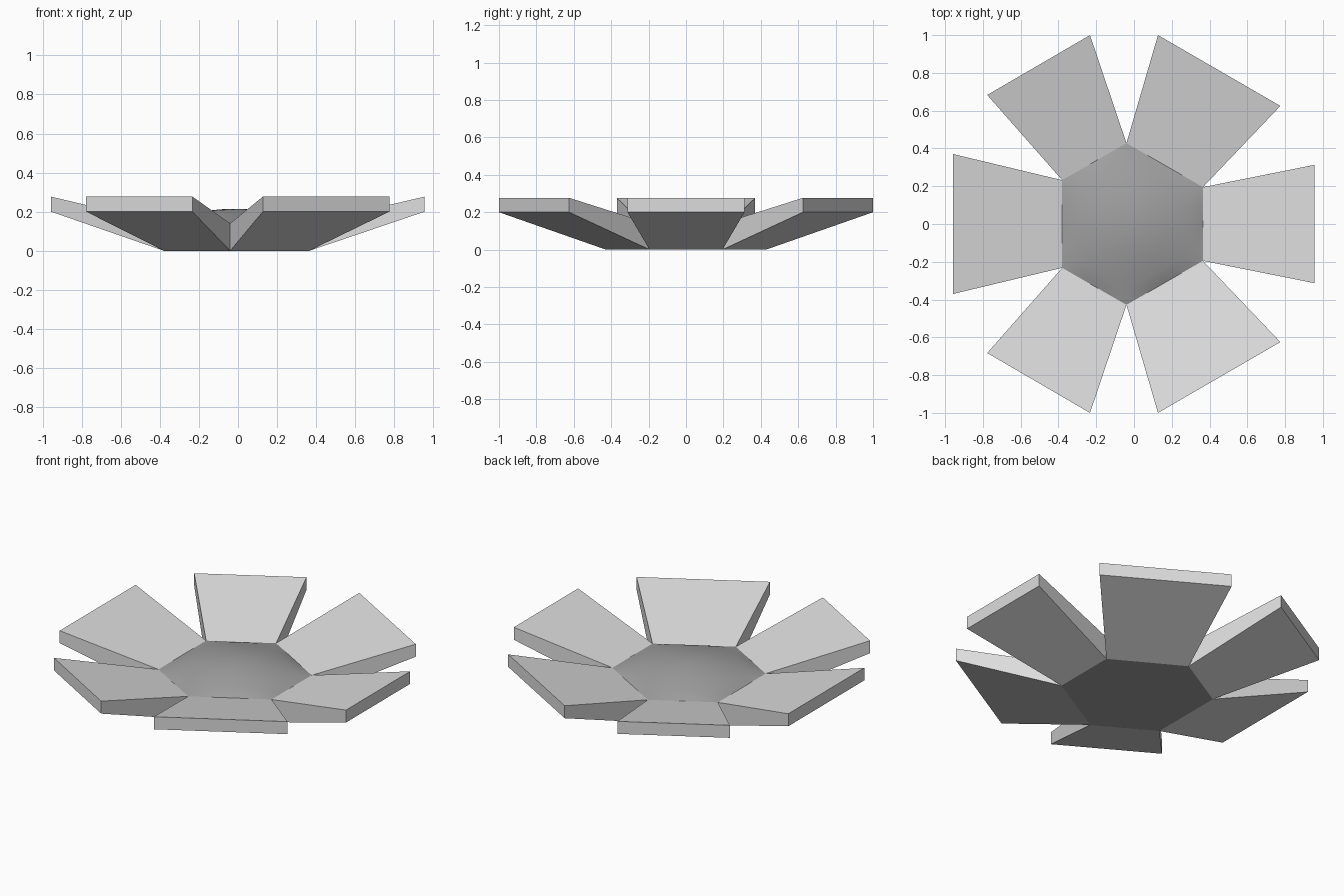
import bpy, bmesh
from mathutils import Vector

if "Cube" in bpy.data.objects:
    bpy.data.objects.remove(bpy.data.objects["Cube"])

RIM, PEAK = 0.14, 0.215            # hub rim and dome height
PETAL_LOW, PETAL_HIGH = 0.20, 0.277  # outer petal edge heights


def material(name, value):
    m = bpy.data.materials.new(name)
    m.diffuse_color = (value, value, value, 1)
    m.use_nodes = True
    m.node_tree.nodes["Principled BSDF"].inputs["Base Color"].default_value = m.diffuse_color
    return m


petal_grey = material("light grey", 0.72)
hub_grey = material("dark grey", 0.35)

# Hub outline, counter-clockwise from the front right corner
hub = [Vector(p) for p in [(0.365, -0.195), (0.365, 0.195), (-0.04, 0.428),
                           (-0.38, 0.232), (-0.38, -0.232), (-0.04, -0.428)]]
# Outer petal edges, one per hub side, in the same order
right = [(0.955, -0.313), (0.955, 0.313)]
back_right = [(0.775, 0.625), (0.127, 1.0)]
back_left = [(-0.233, 1.0), (-0.777, 0.683)]
left = [(-0.957, 0.37), (-0.957, -0.37)]


def mirror(edge):
    return [(x, -y) for x, y in reversed(edge)]


petals = {"right": right, "back_right": back_right, "back_left": back_left,
          "left": left, "front_left": mirror(back_left),
          "front_right": mirror(back_right)}


def finish(name, bm, mat):
    bmesh.ops.recalc_face_normals(bm, faces=bm.faces)
    me = bpy.data.meshes.new(name)
    bm.to_mesh(me)
    bm.free()
    me.materials.append(mat)
    ob = bpy.data.objects.new(name, me)
    bpy.context.collection.objects.link(ob)
    return ob


# Petals: sloping slabs that widen outwards from each hub side
for i, (side, outer) in enumerate(petals.items()):
    a, b = hub[i], hub[(i + 1) % 6]
    bm = bmesh.new()
    low = [bm.verts.new((*p, z)) for p, z in
           zip((a, outer[0], outer[1], b), (0, PETAL_LOW, PETAL_LOW, 0))]
    high = [bm.verts.new((*p, z)) for p, z in
            zip((a, outer[0], outer[1], b), (RIM, PETAL_HIGH, PETAL_HIGH, RIM))]
    bm.faces.new(low)
    bm.faces.new(high)
    for k in range(4):
        n = (k + 1) % 4
        bm.faces.new((low[k], low[n], high[n], high[k]))
    finish("petal_" + side, bm, petal_grey)

# Hub: six-sided block with a shallow smooth dome on top
centre = sum(hub, Vector((0, 0))) / 6
STEPS, RINGS = 6, 10
outline = [hub[i].lerp(hub[(i + 1) % 6], s / STEPS)
           for i in range(6) for s in range(STEPS)]


def dome_height(p):
    h = 1.0
    for i in range(6):
        a, e = hub[i], hub[(i + 1) % 6] - hub[i]
        h *= max(0.0, e.cross(p - a) / e.cross(centre - a))
    return RIM + (PEAK - RIM) * h ** 0.7


bm = bmesh.new()
rings = []
for r in range(1, RINGS + 1):
    pts = [centre.lerp(p, r / RINGS) for p in outline]
    rings.append([bm.verts.new((*p, RIM if r == RINGS else dome_height(p)))
                  for p in pts])
apex = bm.verts.new((*centre, PEAK))
base = [bm.verts.new((*p, 0)) for p in outline]
count = len(outline)
for k in range(count):
    n = (k + 1) % count
    bm.faces.new((apex, rings[0][k], rings[0][n]))
    for inner, out in zip(rings, rings[1:] + [base]):
        bm.faces.new((inner[k], out[k], out[n], inner[n]))
bm.faces.new(base)
dome = finish("domed_hub", bm, hub_grey)
bpy.context.view_layer.objects.active = dome
dome.select_set(True)
bpy.ops.object.shade_smooth_by_angle(angle=0.6)
